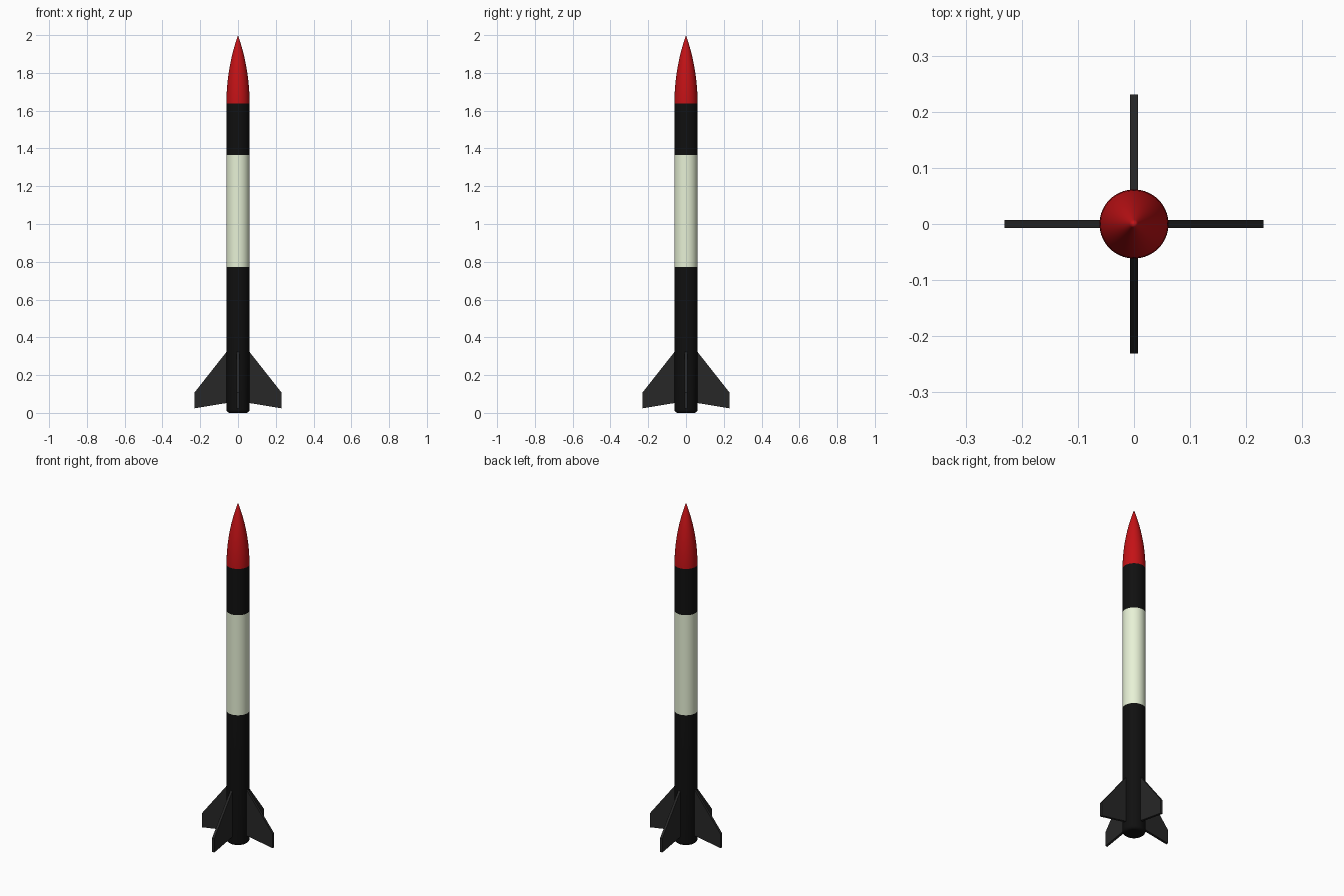
import bpy, bmesh, math
from mathutils import Matrix

if "Cube" in bpy.data.objects:
    bpy.data.objects.remove(bpy.data.objects["Cube"])

R = 0.0615          # body radius
SEGMENTS = 64


def material(name, rgb):
    mat = bpy.data.materials.new(name)
    mat.diffuse_color = (*rgb, 1)
    mat.use_nodes = True
    mat.node_tree.nodes["Principled BSDF"].inputs["Base Color"].default_value = mat.diffuse_color
    return mat


def finish(name, bm, mat, smooth=True):
    bmesh.ops.remove_doubles(bm, verts=bm.verts, dist=1e-5)
    bmesh.ops.recalc_face_normals(bm, faces=bm.faces)
    mesh = bpy.data.meshes.new(name)
    bm.to_mesh(mesh)
    bm.free()
    obj = bpy.data.objects.new(name, mesh)
    bpy.context.collection.objects.link(obj)
    mesh.materials.append(mat)
    if smooth:
        bpy.ops.object.select_all(action='DESELECT')
        obj.select_set(True)
        bpy.context.view_layer.objects.active = obj
        bpy.ops.object.shade_smooth_by_angle(angle=math.radians(35))
    return obj


def lathe(name, profile, mat):
    """Spin a list of (radius, z) points around the z axis."""
    bm = bmesh.new()
    verts = [bm.verts.new((r, 0, z)) for r, z in profile]
    edges = [bm.edges.new(pair) for pair in zip(verts, verts[1:])]
    bmesh.ops.spin(bm, geom=verts + edges, cent=(0, 0, 0), axis=(0, 0, 1),
                   angle=2 * math.pi, steps=SEGMENTS, use_merge=True)
    return finish(name, bm, mat)


black = material("black paint", (0.005, 0.005, 0.005))
cream = material("cream paint", (0.80, 0.88, 0.67))
red = material("red paint", (0.55, 0.006, 0.008))
grey = material("fin grey", (0.02, 0.02, 0.02))

# Lower body with a rounded bottom rim
ROUND = 0.018
rim = [(R - ROUND + ROUND * math.sin(a), ROUND - ROUND * math.cos(a))
       for a in (math.radians(15 * i) for i in range(7))]
lathe("lower_body", [(0, 0)] + rim + [(R, 0.773)], black)

# Middle and upper body tubes
lathe("middle_body", [(R, 0.773), (R, 1.364)], cream)
lathe("upper_body", [(R, 1.364), (R, 1.637)], black)

# Ogive nose cone
NOSE_Z, NOSE_L = 1.637, 0.363
rho = (R * R + NOSE_L * NOSE_L) / (2 * R)
nose = []
for i in range(17):
    h = NOSE_L * i / 16
    nose.append((max(0, math.sqrt(rho * rho - h * h) + R - rho), NOSE_Z + h))
nose[-1] = (0, 2.0)
lathe("nose_cone", nose, red)

# Four swept fins, rooted inside the body
FIN = [(0.04, 0.044), (0.231, 0.024), (0.231, 0.107), (R, 0.322), (0.04, 0.322)]
FIN[0:1] = [(0.04, 0.05), (R, 0.052)]
THICK = 0.014
for i in range(4):
    bm = bmesh.new()
    face = bm.faces.new([bm.verts.new((x, -THICK / 2, z)) for x, z in FIN])
    side = bmesh.ops.extrude_face_region(bm, geom=[face], use_keep_orig=True)
    moved = [v for v in side["geom"] if isinstance(v, bmesh.types.BMVert)]
    bmesh.ops.translate(bm, verts=moved, vec=(0, THICK, 0))
    bmesh.ops.rotate(bm, verts=bm.verts, cent=(0, 0, 0),
                     matrix=Matrix.Rotation(i * math.pi / 2, 3, 'Z'))
    finish(f"fin_{i + 1}", bm, grey, smooth=False)
